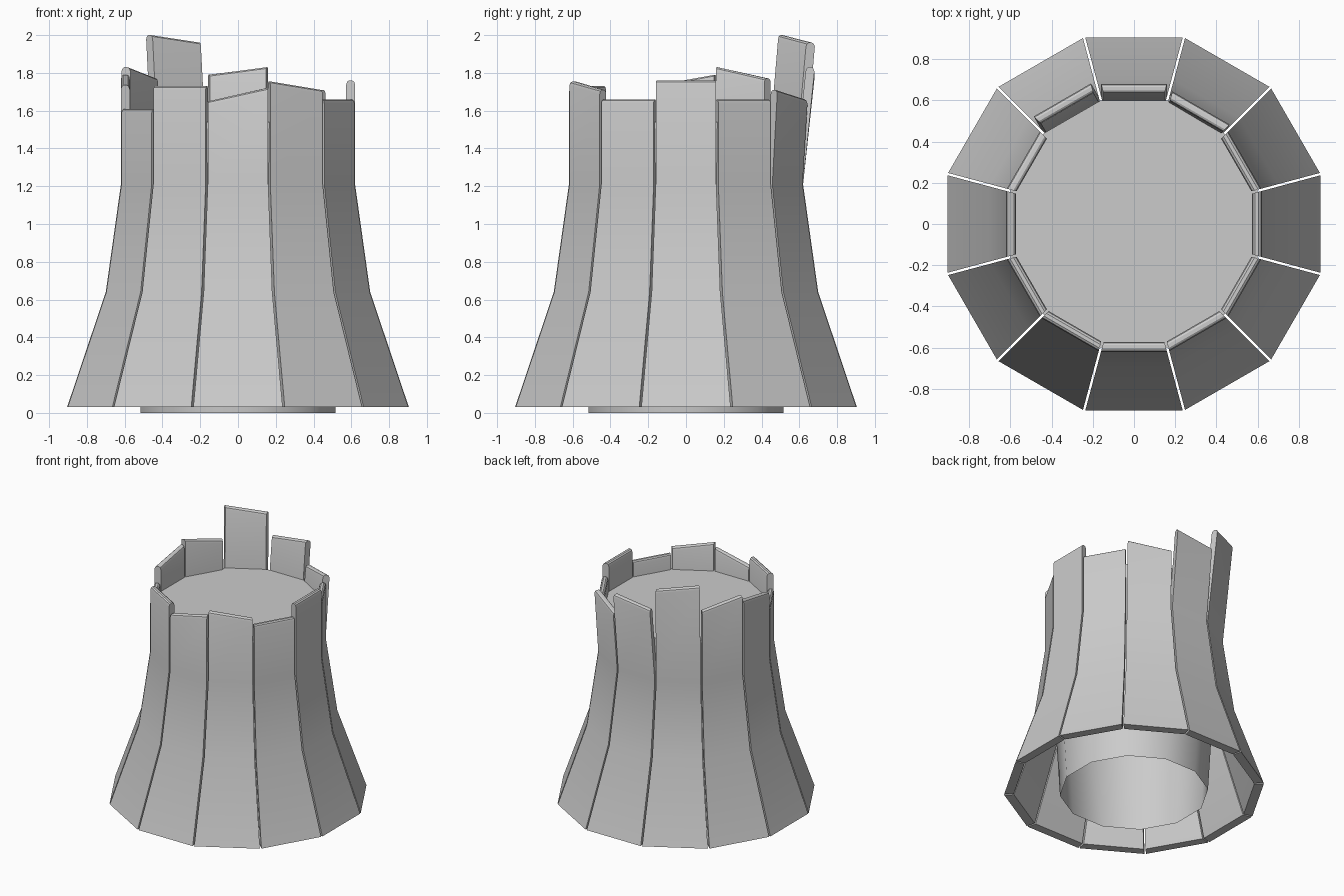
import bpy, bmesh, math

if "Cube" in bpy.data.objects:
    bpy.data.objects.remove(bpy.data.objects["Cube"])

TAN15 = math.tan(math.radians(15))
GAP = 0.006


def finish(name, bm, angle):
    bmesh.ops.recalc_face_normals(bm, faces=bm.faces)
    me = bpy.data.meshes.new(name)
    bm.to_mesh(me)
    bm.free()
    ob = bpy.data.objects.new(name, me)
    bpy.context.collection.objects.link(ob)
    bpy.ops.object.select_all(action='DESELECT')
    ob.select_set(True)
    bpy.context.view_layer.objects.active = ob
    bpy.ops.object.shade_smooth_by_angle(angle=math.radians(angle))
    return ob


def plank_profile(h, lean):
    # side outline (radius, height): up the outside, over the rounded top, down the inside
    o, i = 0.62 + lean, 0.573 + lean
    return [(0.905, 0.03), (0.70, 0.64), (0.62, 1.21),
            (o, h - 0.022), (o - 0.005, h - 0.007), (o - 0.015, h),
            (i + 0.015, h), (i + 0.005, h - 0.007), (i, h - 0.022),
            (0.573, 1.21), (0.645, 0.64), (0.838, 0.03)]


def plank(index, h0, h1, lean):
    a = math.radians(30 * index)
    outer_half = [0.905, 0.70, 0.62]
    bm = bmesh.new()
    sides = []
    for side, h in ((-1, h0), (1, h1)):
        row = []
        for r, z in plank_profile(h, lean):
            # mitred sides; leaning tops keep their width
            rr = r - lean if z > 1.3 else r
            t = side * (rr * TAN15 - GAP)
            row.append(bm.verts.new((r * math.cos(a) - t * math.sin(a),
                                     r * math.sin(a) + t * math.cos(a), z)))
        sides.append(row)
    A, B = sides
    n = len(A)
    for k in range(n):
        m = (k + 1) % n
        bm.faces.new((A[k], A[m], B[m], B[k]))
    # side faces as strips between the outer and inner outline
    for row in sides:
        for k in range(n // 2 - 1):
            bm.faces.new((row[k], row[k + 1], row[n - 2 - k], row[n - 1 - k]))
    finish("plank_%02d" % (index + 1), bm, 30)


# twelve planks: top height at each edge, outward lean
TOPS = [(1.76, 1.76, 0), (1.66, 1.66, 0), (1.71, 1.66, 0.03), (1.83, 1.79, 0.06),
        (1.96, 2.00, 0.075), (1.77, 1.83, 0), (1.79, 1.735, 0), (1.61, 1.61, 0),
        (1.73, 1.73, 0), (1.65, 1.72, 0), (1.755, 1.71, 0), (1.66, 1.66, 0)]
for index, (h0, h1, lean) in enumerate(TOPS):
    plank(index, h0, h1, lean)

# inner core: twelve-sided, open below, flat deck on top
bm = bmesh.new()
rings = []
for apothem, z in ((0.515, 0.0), (0.60, 1.54)):
    R = apothem / math.cos(math.radians(15))
    rings.append([bm.verts.new((R * math.cos(math.radians(15 + 30 * k)),
                                R * math.sin(math.radians(15 + 30 * k)), z))
                  for k in range(12)])
low, high = rings
for k in range(12):
    m = (k + 1) % 12
    bm.faces.new((low[k], low[m], high[m], high[k]))
bm.faces.new(high)
finish("inner_core", bm, 40)
